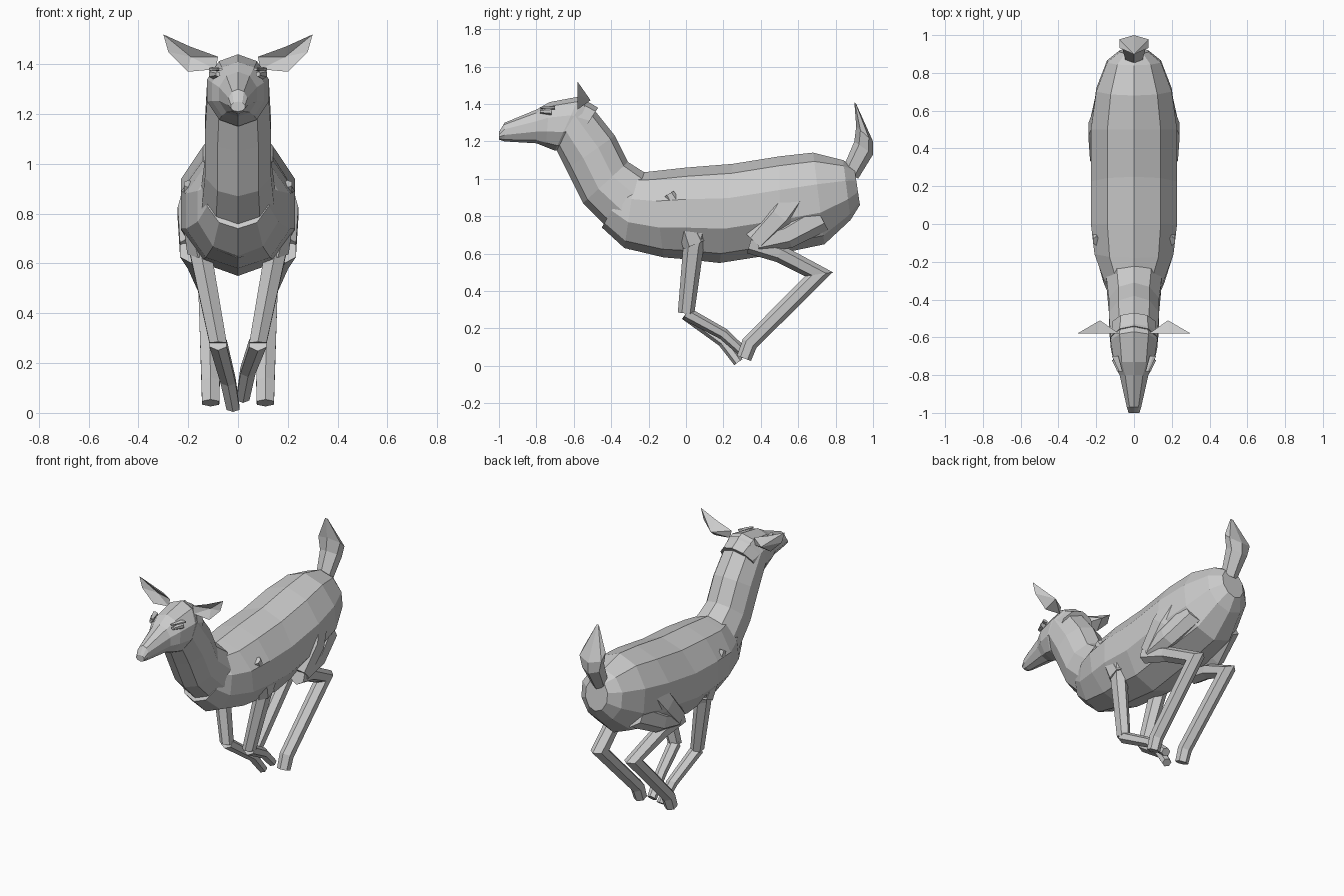
import bpy, bmesh, math
from mathutils import Vector

cube = bpy.data.objects.get("Cube")
if cube:
    bpy.data.objects.remove(cube)


def make_material(name, level):
    material = bpy.data.materials.new(name)
    material.use_nodes = True
    colour = (level, level, level, 1)
    material.diffuse_color = colour
    shader = material.node_tree.nodes["Principled BSDF"]
    shader.inputs["Base Color"].default_value = colour
    return material


coat = make_material("grey_coat", .6)


def finish(name, bm):
    """Turn the bmesh into a flat shaded object in the coat colour."""
    bmesh.ops.recalc_face_normals(bm, faces=bm.faces)
    mesh = bpy.data.meshes.new(name)
    bm.to_mesh(mesh)
    bm.free()
    mesh.materials.append(coat)
    obj = bpy.data.objects.new(name, mesh)
    bpy.context.collection.objects.link(obj)


def loft(name, rings):
    """Skin a list of equal-sized point rings and cap both ends."""
    bm = bmesh.new()
    loops = [[bm.verts.new(point) for point in ring] for ring in rings]
    count = len(loops[0])
    for near, far in zip(loops, loops[1:]):
        for i in range(count):
            j = (i + 1) % count
            bm.faces.new((near[i], near[j], far[j], far[i]))
    bm.faces.new(loops[0])
    bm.faces.new(loops[-1])
    finish(name, bm)


def hull(name, outline, sides=10):
    """Loft oval sections between upper and lower side outline points."""
    rings = []
    for upper, lower, width in outline:
        top, bottom = Vector((0, *upper)), Vector((0, *lower))
        ring = []
        for k in range(sides):
            angle = math.tau * k / sides
            point = top.lerp(bottom, (1 - math.cos(angle)) / 2)
            point.x = width * math.sin(angle)
            ring.append(point)
        rings.append(ring)
    loft(name, rings)


def limb(name, side, joints, start, end, depth, sides=6):
    """Tapering mitred tube through the joints, deeper than it is wide."""
    points = [Vector((side * x, y, z)) for x, y, z in joints]
    steps = [(b - a).normalized() for a, b in zip(points, points[1:])]
    arriving, leaving = steps[:1] + steps, steps + steps[-1:]
    rings = []
    for i, point in enumerate(points):
        tangent = (arriving[i] + leaving[i]) / 2
        radius = start + (end - start) * i / (len(points) - 1)
        across = Vector((0, -tangent.z, tangent.y)).normalized()
        across *= radius * depth / tangent.length
        ring = []
        for k in range(sides):
            angle = math.tau * (k + .5) / sides
            sideways = Vector((radius * math.cos(angle), 0, 0))
            ring.append(point + sideways + across * math.sin(angle))
        rings.append(ring)
    loft(name, rings)


# Torso, rump to chest: back point, belly point, half width
hull("torso", [
    ((.9, 1.06), (.93, .86), .08),
    ((.84, 1.1), (.88, .78), .15),
    ((.68, 1.14), (.74, .65), .21),
    ((.5, 1.12), (.5, .6), .24),
    ((.25, 1.08), (.18, .55), .24),
    ((0, 1.06), (0, .57), .24),
    ((-.18, 1.04), (-.12, .58), .22),
    ((-.27, 1.03), (-.33, .63), .17),
    ((-.3, 1), (-.45, .74), .13)])

# Neck, chest to nape
hull("neck", [
    ((-.2, 1.02), (-.3, .62), .16),
    ((-.31, 1.09), (-.55, .87), .14),
    ((-.38, 1.23), (-.64, 1.05), .14),
    ((-.54, 1.43), (-.7, 1.17), .13)])

# Head, nape to nose
hull("head", [
    ((-.47, 1.38), (-.6, 1.18), .12),
    ((-.57, 1.44), (-.7, 1.15), .13),
    ((-.73, 1.41), (-.75, 1.17), .11),
    ((-.8, 1.37), (-.8, 1.19), .08),
    ((-.97, 1.3), (-.97, 1.2), .04),
    ((-1, 1.25), (-1, 1.21), .03)])

# Raised leaf-shaped tail
hull("tail", [
    ((.84, 1.06), (.92, 1), .05),
    ((.9, 1.2), (1, 1.13), .07),
    ((.91, 1.28), (1, 1.2), .09),
    ((.9, 1.41), (.91, 1.4), .01)], sides=6)

EAR_RIM = [(.08, 1.43), (.19, 1.47), (.3, 1.52), (.28, 1.45), (.2, 1.37), (.09, 1.38)]

for side, label in ((1, "left"), (-1, "right")):
    # Ear: rim with a hollow front and a ridged back
    bm = bmesh.new()
    rim = [bm.verts.new((side * x, -.58, z)) for x, z in EAR_RIM]
    hollow = bm.verts.new((side * .19, -.55, 1.43))
    ridge = bm.verts.new((side * .18, -.51, 1.42))
    for a, b in zip(rim, rim[1:] + rim[:1]):
        bm.faces.new((a, b, hollow))
        bm.faces.new((b, a, ridge))
    finish(label + "_ear", bm)

    # Eye under a brow
    limb(label + "_eye", side, [(.08, -.78, 1.36), (.1, -.72, 1.36)], .01, .02, 1)
    limb(label + "_brow", side, [(.07, -.78, 1.38), (.1, -.7, 1.38)], .01, .02, .5)

    # Hind leg: thigh, haunch, then knee to hock to hoof
    limb(label + "_thigh", side,
         [(.14, .6, .95), (.19, .5, .8), (.19, .37, .66)], .07, .05, 1.4)
    limb(label + "_haunch", side,
         [(.13, .72, .8), (.18, .54, .7), (.19, .38, .66)], .07, .05, 1.2)
    limb(label + "_hind_leg", side,
         [(.19, .34, .65), (.16, .5, .6), (.12, .71, .49),
          (.11, .34, .12), (.11, .31, .04)], .05, .04, 1)

    # Foreleg: shoulder blade, then elbow to wrist
    limb(label + "_shoulder", side,
         [(.2, -.09, .92), (.19, 0, .77), (.16, .05, .65)], .02, .05, 1.4)
    limb(label + "_upper_foreleg", side,
         [(.16, .06, .73), (.15, .04, .64), (.08, 0, .28)], .06, .04, 1.1)

    # Folded lower foreleg, the left one held higher
    lift = .04 if side > 0 else 0
    limb(label + "_lower_foreleg", side,
         [(.08, 0, .28), (.04, .2, .13 + lift), (.02, .28 + lift, .02 + lift)],
         .04, .03, .9)
